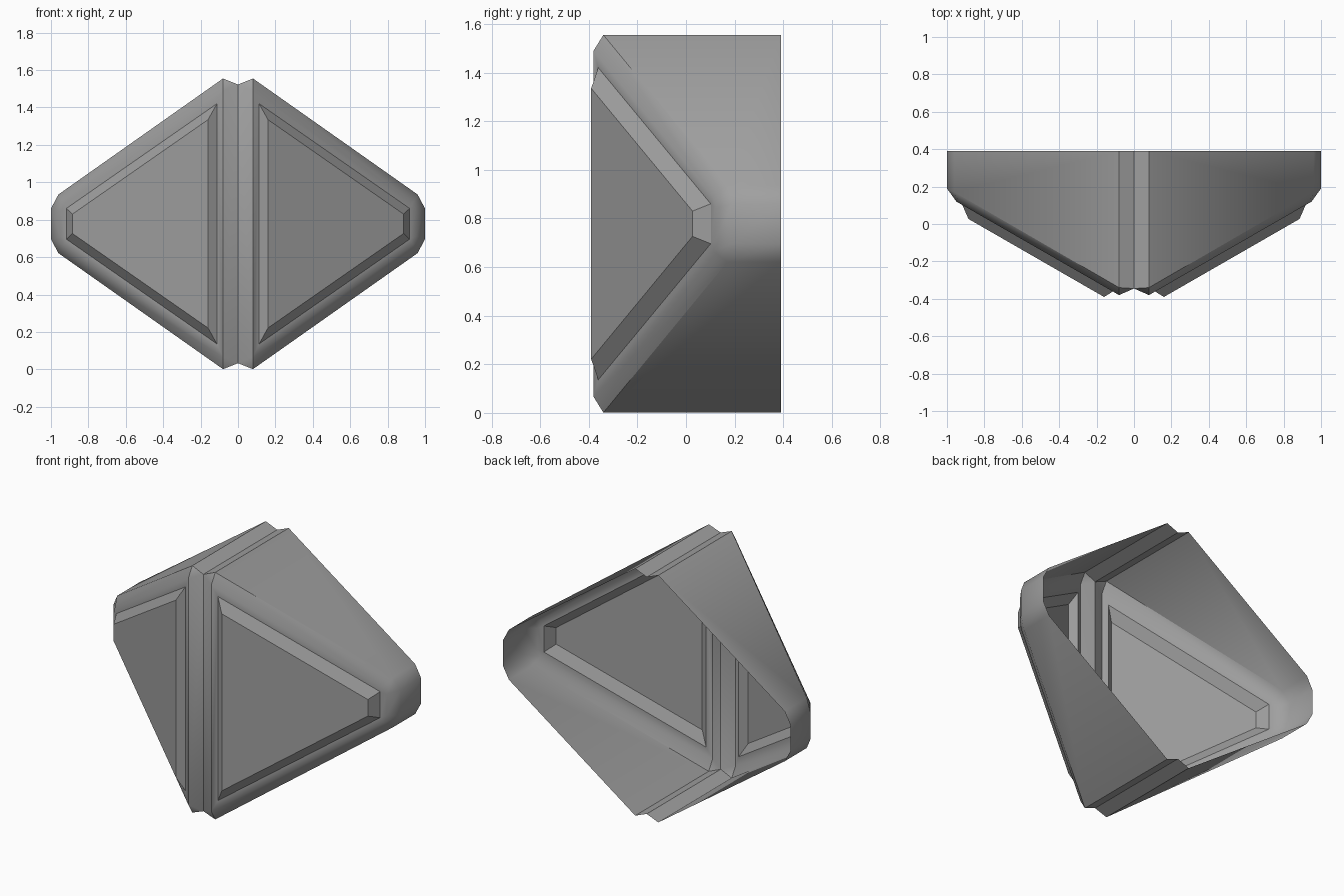
import bpy, bmesh, math

if "Cube" in bpy.data.objects:
    bpy.data.objects.remove(bpy.data.objects["Cube"], do_unlink=True)

MID = 0.778    # height of the horizontal symmetry plane
BACK = 0.39    # y of the open back

grey = bpy.data.materials.new("plain grey")
grey.use_nodes = True
colour = (0.35, 0.35, 0.35, 1)
grey.diffuse_color = colour
grey.node_tree.nodes["Principled BSDF"].inputs["Base Color"].default_value = colour


def slope(x, lift=0):
    """y of the slanted front plane at x, raised towards the front by lift."""
    return -0.38 + 0.575 * (x - 0.08) - lift


def full(upper):
    """Mirror the upper half of a ring about the middle height."""
    return upper + [(x, y, 2 * MID - z) for x, y, z in reversed(upper)]


def make(name, build, side=None):
    """Build the +x half; mirror it, or flip it to the given side."""
    bm = bmesh.new()
    build(bm)
    if side != 1:
        halves = bm.verts[:] + bm.edges[:] + bm.faces[:]
        if side is None:
            copy = bmesh.ops.duplicate(bm, geom=halves)["geom"]
        else:
            copy = halves
        for v in [g for g in copy if isinstance(g, bmesh.types.BMVert)]:
            v.co.x = -v.co.x
        bmesh.ops.reverse_faces(bm, faces=[g for g in copy if isinstance(g, bmesh.types.BMFace)])
    bmesh.ops.remove_doubles(bm, verts=bm.verts, dist=0.0005)
    mesh = bpy.data.meshes.new(name)
    bm.to_mesh(mesh)
    bm.free()
    mesh.materials.append(grey)
    ob = bpy.data.objects.new(name, mesh)
    bpy.context.collection.objects.link(ob)
    return ob


def bridge(bm, a, b, closed=False):
    """Join two rings (listed top to bottom) with outward faces."""
    n = len(a)
    for i in range(n if closed else n - 1):
        j = (i + 1) % n
        pts = []
        for p in (a[i], a[j], b[j], b[i]):
            if p not in pts:
                pts.append(p)
        if len(pts) > 2:
            bm.faces.new([bm.verts.new(p) for p in pts])


# Rings of one half, from the open back to the panel top
outer = full([(0.08, -0.34, 1.555), (0.96, 0.17, 0.935), (1.0, 0.19, 0.86)])
back = [(x, BACK, z) for x, y, z in outer]
inner = full([(x, slope(x), z) for x, z in ((0.08, 1.49), (0.935, 0.89), (0.95, 0.845))])
rim = full([(x, slope(x), z) for x, z in ((0.113, 1.42), (0.918, 0.86), (0.918, 0.86))])
top = full([(x, slope(x, 0.056), z) for x, z in ((0.16, 1.335), (0.885, 0.83), (0.885, 0.83))])
valley = full([(0, -0.345, 1.523)])


def shell(bm):
    # Side wall, bevel and front frame
    bridge(bm, back, outer)
    bridge(bm, outer, inner)
    bridge(bm, inner, rim, closed=True)
    # Central valley and the notches at its ends
    ends = [inner[0], inner[-1]]
    bm.faces.new([bm.verts.new(p) for p in (valley[0], valley[1], ends[1], ends[0])])
    for i, flip in ((0, False), (-1, True)):
        v = valley[i]
        pts = [(0, BACK, v[2]), back[i], outer[i], inner[i], v]
        for tri in (pts[:3] + pts[4:], pts[2:]):
            verts = [bm.verts.new(p) for p in tri]
            bm.faces.new(verts[::-1] if not flip else verts)


def panel(bm):
    # Raised panel: sloping edges and a flat top
    bridge(bm, rim, top, closed=True)
    flat = list(dict.fromkeys(top))
    bm.faces.new([bm.verts.new(p) for p in reversed(flat)])


def face_outward(ob):
    """Turn the open surface so its normals point away from the hollow."""
    bm = bmesh.new()
    bm.from_mesh(ob.data)
    bmesh.ops.recalc_face_normals(bm, faces=bm.faces)
    front = sum(f.normal.y * f.calc_area() for f in bm.faces)
    if front > 0:
        bmesh.ops.reverse_faces(bm, faces=bm.faces)
    bm.to_mesh(ob.data)
    bm.free()


body = make("shell", shell)
left = make("left_panel", panel, 1)
right = make("right_panel", panel, -1)

for ob in (body, left, right):
    face_outward(ob)

# Smooth rounded corners and bevel on the shell; the panels stay faceted
bpy.ops.object.select_all(action="DESELECT")
body.select_set(True)
bpy.context.view_layer.objects.active = body
bpy.ops.object.shade_smooth_by_angle(angle=math.radians(42))
